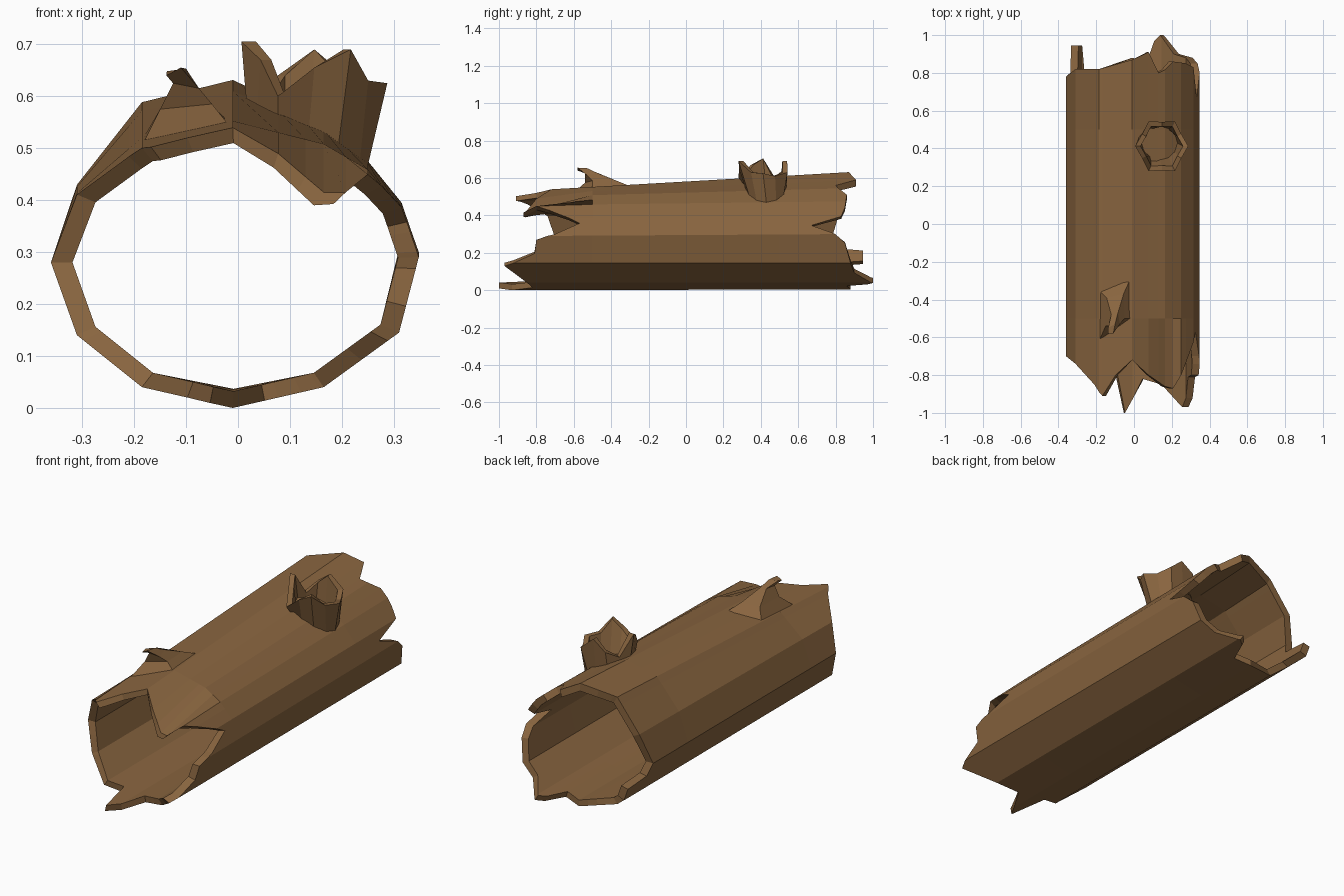
import bpy, bmesh, math

if "Cube" in bpy.data.objects:
    bpy.data.objects.remove(bpy.data.objects["Cube"])

bark = bpy.data.materials.new("brown bark")
bark.diffuse_color = (0.25, 0.13, 0.05, 1)
bark.use_nodes = True
bark.node_tree.nodes["Principled BSDF"].inputs["Base Color"].default_value = bark.diffuse_color


def make(name, bm):
    bmesh.ops.remove_doubles(bm, verts=bm.verts, dist=1e-5)
    bmesh.ops.recalc_face_normals(bm, faces=bm.faces)
    me = bpy.data.meshes.new(name)
    bm.to_mesh(me)
    bm.free()
    me.materials.append(bark)
    ob = bpy.data.objects.new(name, me)
    bpy.context.collection.objects.link(ob)
    return ob


def loft(bm, rings, close_u=True, close_v=False):
    """Skin a list of vertex rings with quads."""
    vs = [[bm.verts.new(p) for p in r] for r in rings]
    n, m = len(vs), len(vs[0])
    for i in range(n if close_v else n - 1):
        for j in range(m if close_u else m - 1):
            a, b = vs[i], vs[(i + 1) % n]
            k = (j + 1) % m
            bm.faces.new((a[j], a[k], b[k], b[j]))
    return vs


def lerp(a, b, t):
    return a + (b - a) * t


# log section going round from the bottom: x, z at front, z at back
SECTION = [(-.01, 0, .005), (.165, .04, .04), (.31, .145, .145), (.348, .29, .30),
           (.315, .385, .395), (.25, .455, .475), (.165, .50, .545), (-.01, .535, .63),
           (-.185, .505, .59), (-.31, .41, .43), (-.36, .28, .28), (-.31, .14, .14),
           (-.185, .04, .04)]
N = len(SECTION)
# broken ends: position round the section, y of the edge
FRONT = [(0, -.93), (.35, -.82), (1, -.85), (1.85, -.97), (2.35, -.81), (2.85, -.8),
         (3.1, -.7), (3.7, -.57), (4.3, -.68), (5, -.8), (5.5, -.87), (6, -.86),
         (6.5, -.8), (7, -.72), (7.5, -.8), (7.9, -.91), (8.2, -.85), (9, -.74),
         (10, -.7), (11, -.74), (12, -.82), (12.5, -.8), (12.75, -1)]
BACK = [(0, .88), (.5, .86), (.75, .97), (.95, 1), (1.5, .9), (2, .88), (2.7, .85),
        (3.05, .79), (3.5, .67), (4, .83), (4.6, .85), (5.5, .86), (6.2, .8),
        (6.5, .91), (7, .87), (8, .82), (9, .82), (10, .78), (10.45, .8),
        (10.55, .945), (11, .945), (11.1, .82), (12, .82)]


def edge_y(table, u):
    pts = table + [(N, table[0][1])]
    for (a, ya), (b, yb) in zip(pts, pts[1:]):
        if a <= u <= b:
            return lerp(ya, yb, (u - a) / (b - a))


def surface(u, y, depth=1.0):
    i = int(u) % N
    f = u - int(u)
    t = (y + .8) / 1.65
    a, b = SECTION[i], SECTION[(i + 1) % N]
    x = lerp(a[0], b[0], f)
    z = max(0, lerp(lerp(a[1], a[2], t), lerp(b[1], b[2], t), f))
    return (x * depth, y, .28 + (z - .28) * depth)


# hollow log: outer skin, then inner skin back to the start
columns = sorted({u for u, _ in FRONT + BACK} | set(range(N)))
rings = []
for depth, order in ((1, (0, 1, 2, 3)), (.885, (3, 2, 1, 0))):
    for s in order:
        ring = []
        for u in columns:
            y = (edge_y(FRONT, u), -.5, .5, edge_y(BACK, u))[s]
            x, y, z = surface(u, y, depth)
            if s == 0:  # sagging piece of the front rim
                z -= .10 * max(0, 1 - abs(u - 5.85) / .9)
            ring.append((x, y, z))
        rings.append(ring)
bm = bmesh.new()
loft(bm, rings, close_v=True)
make("hollow_log", bm)

# broken branch stub: rim heights round the circle, leaning slightly outward
RIM = [.625, .61, .63, .69, .64, .60, .705, .67, .60, .655, .69, .63]
outer_low, outer_top, inner_top, inner_low = [], [], [], []
for i, h in enumerate(RIM):
    a = 2 * math.pi * i / len(RIM)
    c, s = math.cos(a), math.sin(a)
    wob = 1 + .08 * (-1) ** i
    x0 = .135 + .11 * c
    base = (.535 - .03 * x0 / .165 if x0 < .165 else .505 - .6 * (x0 - .165)) + .01
    for ring, k, top in ((outer_low, 1, 0), (outer_top, 1, 1), (inner_top, .8, 1), (inner_low, .8, 0)):
        rx, ry = (.13 * wob, .14 * wob) if top else (.115, .105)
        cx, cy = (.147, .412) if top else (.135, .43)
        ring.append((cx + rx * k * c, cy + ry * k * s, h if top else base))
bm = bmesh.new()
loft(bm, [outer_low, outer_top, inner_top, inner_low])
make("branch_stub", bm)

# curled bark splinter near the front
bm = bmesh.new()
vs = loft(bm, [
    [(-.01, -.27, .545), (-.185, -.35, .515), (-.185, -.62, .505), (-.01, -.50, .535)],
    [(-.055, -.37, .585), (-.145, -.39, .575), (-.15, -.54, .575), (-.05, -.50, .585)],
    [(-.085, -.47, .625), (-.12, -.48, .63), (-.125, -.54, .625), (-.075, -.53, .615)],
    [(-.10, -.53, .653), (-.137, -.55, .648), (-.138, -.58, .64), (-.11, -.58, .655)],
])
bm.faces.new(vs[-1])
make("bark_splinter", bm)
